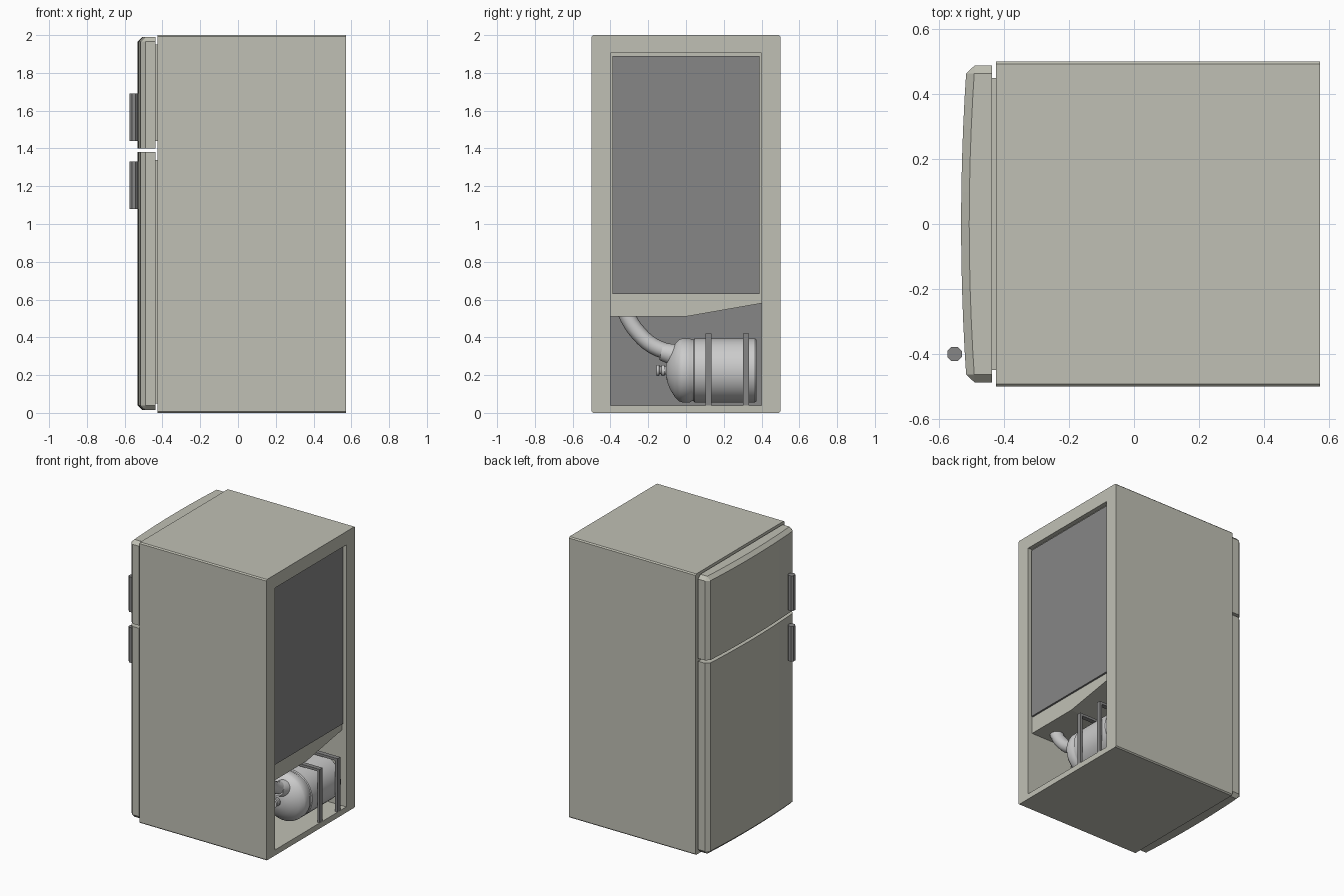
import bpy, bmesh, math
from mathutils import Vector

if "Cube" in bpy.data.objects:
    bpy.data.objects.remove(bpy.data.objects["Cube"])


def material(name, rgb):
    m = bpy.data.materials.new(name)
    m.diffuse_color = (*rgb, 1)
    m.use_nodes = True
    m.node_tree.nodes["Principled BSDF"].inputs["Base Color"].default_value = m.diffuse_color
    return m


ENAMEL = material("enamel", (0.53, 0.53, 0.46))
DARK = material("dark_metal", (0.24, 0.24, 0.24))


def finish(name, bm, mat=None):
    bmesh.ops.recalc_face_normals(bm, faces=bm.faces[:])
    me = bpy.data.meshes.new(name)
    bm.to_mesh(me)
    bm.free()
    ob = bpy.data.objects.new(name, me)
    bpy.context.collection.objects.link(ob)
    if mat:
        me.materials.append(mat)
    return ob


def activate(ob):
    bpy.ops.object.select_all(action='DESELECT')
    ob.select_set(True)
    bpy.context.view_layer.objects.active = ob


def smooth(ob):
    activate(ob)
    bpy.ops.object.shade_smooth_by_angle(angle=math.radians(35))


def prism_bm(pts, axis, a, b):
    """Extrude a 2D outline along an axis; pts are the two other axes in xyz order."""
    bm = bmesh.new()
    def at(p, d):
        c = list(p)
        c.insert(axis, d)
        return bm.verts.new(c)
    lo, hi = [at(p, a) for p in pts], [at(p, b) for p in pts]
    bm.faces.new(lo)
    bm.faces.new(hi)
    for i in range(len(pts)):
        j = (i + 1) % len(pts)
        bm.faces.new((lo[i], lo[j], hi[j], hi[i]))
    bmesh.ops.recalc_face_normals(bm, faces=bm.faces[:])
    return bm


def prism(name, pts, axis, a, b, mat=None):
    return finish(name, prism_bm(pts, axis, a, b), mat)


def rect(u0, u1, v0, v1):
    return [(u0, v0), (u1, v0), (u1, v1), (u0, v1)]


def lathe(name, profile, start, direction, sides=28, mat=None):
    """Revolve (distance, radius) points about an axis."""
    rot = Vector((0, 0, 1)).rotation_difference(Vector(direction).normalized())
    bm = bmesh.new()
    rings = []
    for d, r in profile:
        rings.append([bm.verts.new(Vector(start) + rot @ Vector(
            (r * math.cos(t), r * math.sin(t), d)))
            for t in (math.tau * (k + 0.5) / sides for k in range(sides))])
    bm.faces.new(rings[0])
    bm.faces.new(rings[-1])
    for p, q in zip(rings, rings[1:]):
        for i in range(sides):
            j = (i + 1) % sides
            bm.faces.new((p[i], p[j], q[j], q[i]))
    return finish(name, bm, mat)


# Cabinet, lengthwise edges slightly chamfered
c = 0.008
outline = [(-.5 + c, 0), (.5 - c, 0), (.5, c), (.5, 2 - c),
           (.5 - c, 2), (-.5 + c, 2), (-.5, 2 - c), (-.5, c)]
cabinet = prism("cabinet", outline, 0, -0.425, 0.573, ENAMEL)

# Shallow rear recess and deep machinery compartment
BAY = [(-.4, .04), (.4, .04), (.4, .58), (0, .51), (-.4, .51)]
cutters = [prism("recess_cutter", rect(-.4, .4, .04, 1.905), 0, 0.54, 0.7),
           prism("bay_cutter", BAY, 0, 0.2, 0.7)]
for cut in cutters:
    cut.hide_render = True
    mod = cabinet.modifiers.new("cut", 'BOOLEAN')
    mod.operation = 'DIFFERENCE'
    mod.solver = 'EXACT'
    mod.object = cut
    activate(cabinet)
    bpy.ops.object.modifier_apply(modifier=mod.name)
    bpy.data.objects.remove(cut)

# Dark rear panel and compartment lining
prism("rear_panel", rect(-.39, .39, .63, 1.89), 0, 0.535, 0.553, DARK)
prism("bay_back_wall", BAY, 0, 0.195, 0.205, DARK)

# Bowed doors, chamfered on the sides and at the outer end
W, BACK = 0.488, -0.437


def door(name, z0, z1, z_end):
    n = 10
    front = [(-.532 + .017 * (2 * i / n - 1) ** 2, W * (2 * i / n - 1)) for i in range(n + 1)]
    bm = prism_bm([(BACK, -W)] + front + [(BACK, W)], 2, z0, z1)

    def chosen(e):
        vs = [v.co for v in e.verts]
        fronts = all(v.x < -.45 for v in vs)
        sides = all(abs(v.y) > W - .001 for v in vs) and vs[0].y * vs[1].y > 0
        ends = all(abs(v.z - z_end) < .001 for v in vs)
        return fronts and (sides or ends) or (sides and ends)
    bmesh.ops.bevel(bm, geom=[e for e in bm.edges if chosen(e)],
                    offset=0.025, segments=1, affect='EDGES')
    return finish(name, bm, ENAMEL)


door("freezer_door", 1.40, 1.99, 1.99)
door("main_door", 0.015, 1.38, 0.015)
for part, z0, z1, h0 in (("freezer", 1.44, 1.95, 1.44), ("main", .05, 1.34, 1.08)):
    prism(part + "_gasket", rect(-.44, -.42, -.45, .45), 2, z0, z1, ENAMEL)
    lathe(part + "_handle", [(0, .024), (.25, .024)], (-.552, -.4, h0), (0, 0, 1), 8, DARK)

# Compressor tank with domed end and ring
X, Z = 0.385, 0.225
tank = lathe("compressor_tank",
             [(-.105, .035), (-.1, .06), (-.085, .1), (-.06, .14), (-.035, .165), (-.02, .17),
              (.02, .17), (.03, .164), (.04, .164), (.045, .17), (.365, .17), (.372, .165)],
             (X, 0, Z), (0, 1, 0), 32)
nozzle = lathe("nozzle",
               [(-.157, .03), (-.142, .03), (-.14, .02), (-.132, .02), (-.13, .03),
                (-.115, .03), (-.113, .022), (-.09, .022)],
               (X, 0, Z), (0, 1, 0), 16)
collar = lathe("hose_collar", [(0, .046), (.02, .05), (.1, .062)],
               (X + .02, -.13, .325), (0, .95, -.25), 20)

# Bent hose from the compartment ceiling to the tank
cu = bpy.data.curves.new("hose", 'CURVE')
cu.dimensions = '3D'
cu.bevel_depth = 0.043
cu.bevel_resolution = 4
cu.resolution_u = 3
cu.use_fill_caps = True
path = [(-.33, .56), (-.305, .5), (-.25, .42), (-.175, .355), (-.09, .32)]
sp = cu.splines.new('BEZIER')
sp.bezier_points.add(len(path) - 1)
for bp, (y, z) in zip(sp.bezier_points, path):
    bp.co = (X + .02, y, z)
    bp.handle_left_type = bp.handle_right_type = 'AUTO'
hose = bpy.data.objects.new("hose", cu)
bpy.context.collection.objects.link(hose)
activate(hose)
bpy.ops.object.convert(target='MESH')
for ob in (tank, nozzle, collar, bpy.context.view_layer.objects.active):
    smooth(ob)

# Square straps around the tank
a, b, t = 0.205, 0.572, 0.018
strap = [(a, .04), (a + t * .5, .04), (a + t * .5, .42 - t), (b - t, .42 - t), (b - t, .04),
         (b, .04), (b, .42), (a, .42)]
for i, y in enumerate((.118, .318)):
    prism(f"strap_{i + 1}", strap, 1, y - .016, y + .016, DARK)
